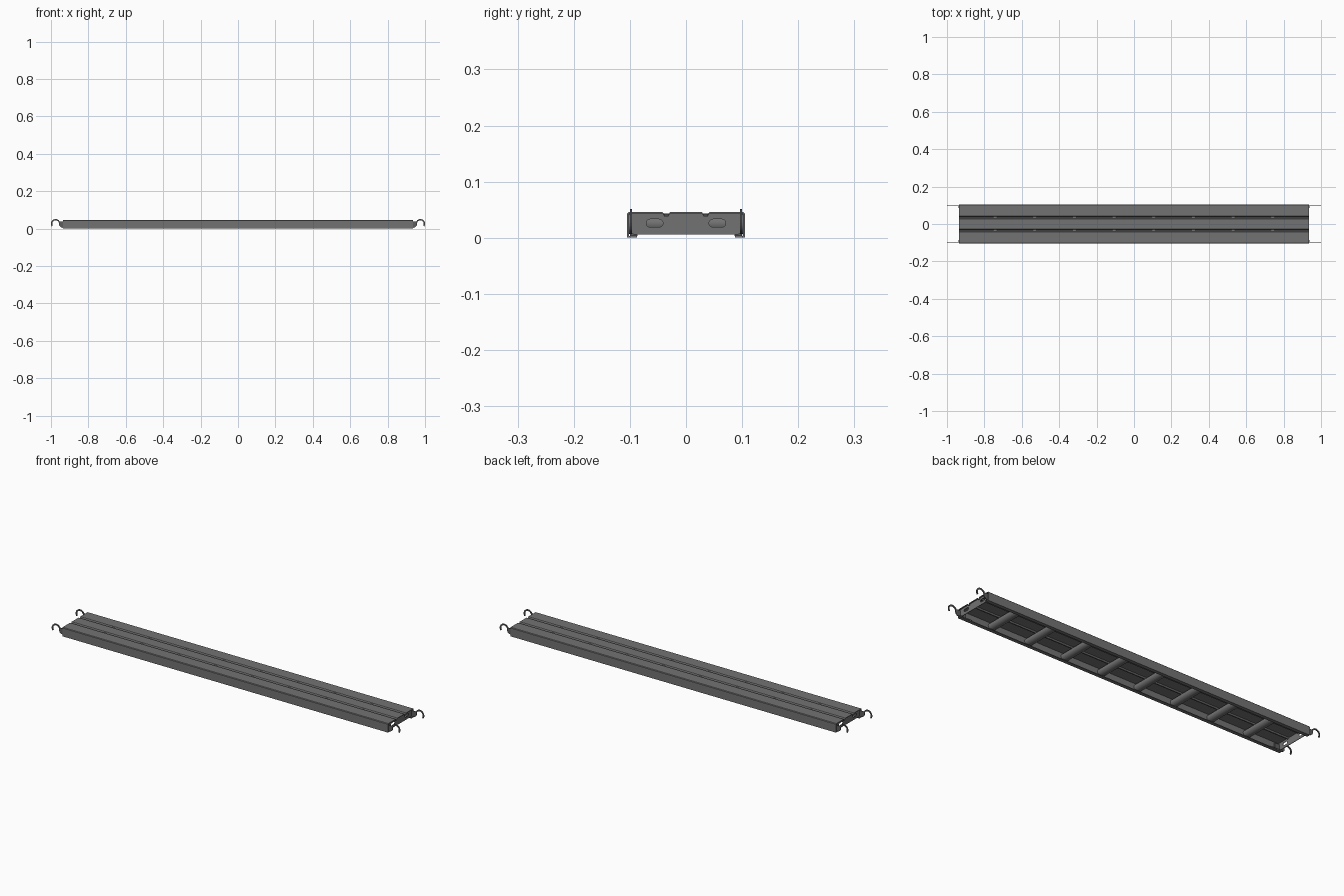
import bpy
import bmesh
from math import cos, sin, pi, radians

if "Cube" in bpy.data.objects:
    bpy.data.objects.remove(bpy.data.objects["Cube"])


def material(name, v):
    m = bpy.data.materials.new(name)
    m.use_nodes = True
    m.diffuse_color = (v, v, v, 1)
    m.node_tree.nodes["Principled BSDF"].inputs["Base Color"].default_value = (v, v, v, 1)
    return m


STEEL = material("galvanised grey", 0.17)
HOOK = material("dark hook grey", 0.11)
HALF = 0.935      # half length of the deck
WIDE = 0.105      # half width of the deck
TOP = 0.046
SHEET = 0.003


def prism(name, outline, place, depth, mat):
    """Extrude a closed 2D outline; place(u, v) gives the 3D point."""
    bm = bmesh.new()
    face = bm.faces.new([bm.verts.new(place(u, v)) for u, v in outline])
    out = bmesh.ops.extrude_face_region(bm, geom=[face])
    verts = [g for g in out["geom"] if isinstance(g, bmesh.types.BMVert)]
    bmesh.ops.translate(bm, vec=depth, verts=verts)
    bmesh.ops.recalc_face_normals(bm, faces=bm.faces)
    bmesh.ops.triangulate(bm, faces=[f for f in bm.faces if len(f.verts) > 4])
    me = bpy.data.meshes.new(name)
    bm.to_mesh(me)
    bm.free()
    me.materials.append(mat)
    ob = bpy.data.objects.new(name, me)
    bpy.context.collection.objects.link(ob)
    return ob


def both_sides(half):
    return half + [(-y, z) for y, z in reversed(half)]


def groove(z):
    """Pressed groove points, from the middle outwards."""
    return [(0.028, z), (0.032, z - 0.006), (0.038, z - 0.006), (0.042, z)]


# Deck: one folded sheet with two grooves, side walls and inward lips
outer = groove(TOP) + [(WIDE - 0.003, TOP), (WIDE, TOP - 0.003), (WIDE, 0), (0.087, 0)]
inside = WIDE - SHEET
inner = groove(TOP - SHEET) + [(inside, TOP - SHEET), (inside, SHEET), (0.087, SHEET)]
section = [(-y, z) for y, z in reversed(outer)] + outer
section += list(reversed(inner)) + [(-y, z) for y, z in inner]
prism("deck_sheet", section, lambda y, z: (-HALF, y, z), (2 * HALF, 0, 0), STEEL)

# End plates with two rounded hand slots each
ceiling = TOP - SHEET
cap = both_sides(groove(ceiling) + [(0.1, ceiling), (0.1, 0.006)])


def slot(cy, cz, half, r):
    pts = []
    for i in range(16):
        a = -pi / 2 + pi * (i % 8) / 7 + (pi if i >= 8 else 0)
        side = half if i < 8 else -half
        pts.append((cy + side + r * cos(a), cz + r * sin(a)))
    return pts


for side, label in ((1, "left"), (-1, "right")):
    x0 = side * (HALF - 0.006)
    plate = prism("end_plate_" + label, cap, lambda y, z: (x0, y, z), (-side * 0.003, 0, 0), STEEL)
    for n, cy in enumerate((-0.056, 0.056)):
        cutter = prism("slot_cutter", slot(cy, 0.026, 0.008, 0.007),
                       lambda y, z: (x0 + side * 0.01, y, z), (-side * 0.03, 0, 0), STEEL)
        cutter.hide_render = True
        mod = plate.modifiers.new("slot", "BOOLEAN")
        mod.operation = "DIFFERENCE"
        mod.solver = "EXACT"
        mod.object = cutter
        bpy.context.view_layer.objects.active = plate
        bpy.ops.object.modifier_apply(modifier=mod.name)
        bpy.data.objects.remove(cutter)

# Hooks: flat plates with a neck and a downward-opening claw
CX, CZ, R_OUT, R_IN = 0.975, 0.026, 0.025, 0.018


def arc(r, start, end, n=16):
    angles = [radians(start + (end - start) * i / n) for i in range(n + 1)]
    return [(CX + r * cos(a), CZ + r * sin(a)) for a in angles]


hook = arc(R_OUT, -35, 155) + [(0.945, 0.037), (0.9, 0.037), (0.9, 0.007), (0.945, 0.007), (0.955, 0.014)]
hook += arc(R_IN, 190, -35)
for sx, end in ((1, "left"), (-1, "right")):
    for sy, edge in ((-1, "front"), (1, "back")):
        prism(f"hook_{end}_{edge}", hook, lambda x, z: (sx * x, sy * 0.098 - 0.002, z), (0, 0.004, 0), HOOK)
        # Small foot welding the hook to the lip
        foot = [(0.086, 0.003), (0.1, 0.003), (0.1, 0.008), (0.086, 0.006)]
        prism(f"hook_foot_{end}_{edge}", foot, lambda y, z: (sx * 0.87, sy * y, z), (sx * 0.068, 0, 0), HOOK)

# Stiffening tubes across the underside
for i in range(8):
    x = (i - 3.5) * 0.212
    ring = [(x + 0.021 * cos(a), 0.025 + 0.018 * sin(a)) for a in (2 * pi * k / 20 for k in range(20))]
    tube = prism(f"cross_tube_{i + 1}", ring, lambda u, z: (u, -0.102, z), (0, 0.204, 0), STEEL)
    bpy.ops.object.select_all(action="DESELECT")
    tube.select_set(True)
    bpy.context.view_layer.objects.active = tube
    bpy.ops.object.shade_smooth_by_angle(angle=radians(40))
